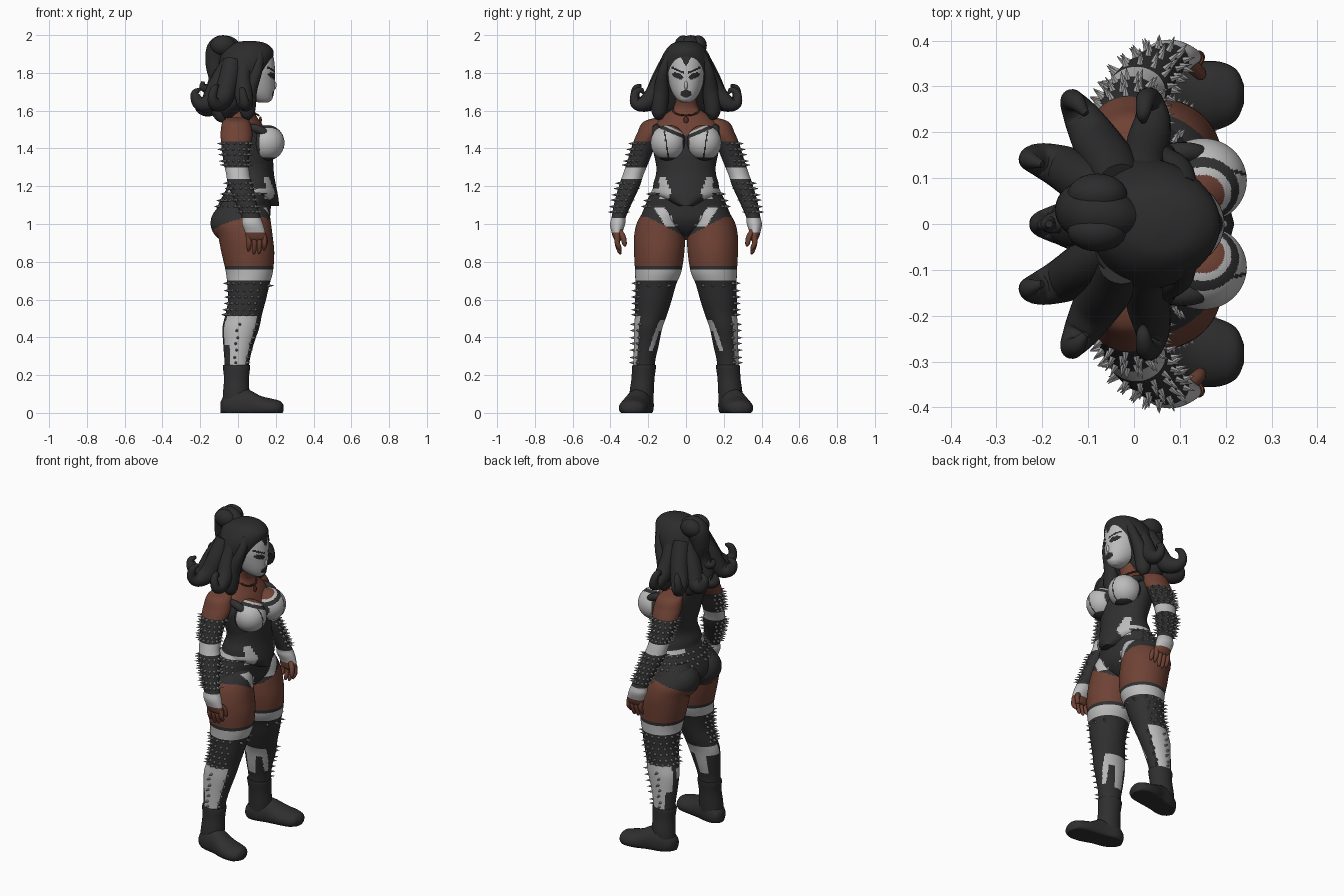
import bpy, bmesh, math
from mathutils import Vector, Matrix

COLOURS = [("black_cloth", (0.03, 0.03, 0.031)), ("white_cloth", (0.5, 0.5, 0.5)),
           ("brown_skin", (0.158, 0.054, 0.035)), ("metal_grey", (0.34, 0.34, 0.34)),
           ("black_hair", (0.025, 0.025, 0.026)), ("black_leather", (0.029, 0.028, 0.028)),
           ("necklace_brown", (0.09, 0.025, 0.017))]
MATS = []
for label, rgb in COLOURS:
    m = bpy.data.materials.new(label)
    m.diffuse_color = (*rgb, 1)
    MATS.append(m)
BLACK, WHITE, SKIN, METAL, HAIR, BOOT, NECKLACE = range(7)


def finish(name, bm, rule, smooth=True):
    bmesh.ops.recalc_face_normals(bm, faces=bm.faces)
    for f in bm.faces:
        f.material_index = rule(f.calc_center_median(), f.normal) if callable(rule) else rule
        f.smooth = smooth
    me = bpy.data.meshes.new(name)
    bm.to_mesh(me)
    bm.free()
    for m in MATS:
        me.materials.append(m)
    if smooth:
        me.set_sharp_from_angle(angle=math.radians(50))
    ob = bpy.data.objects.new(name, me)
    bpy.context.collection.objects.link(ob)
    return ob


def spline(pts, n):
    """Smooth curve through tuples of position and radii."""
    out = []
    for i in range(len(pts) - 1):
        p = [pts[max(i - 1, 0)], pts[i], pts[i + 1], pts[min(i + 2, len(pts) - 1)]]
        for k in range(n):
            t = k / n
            out.append([0.5 * (2 * b + (c - a) * t + (2 * a - 5 * b + 4 * c - d) * t * t
                        + (3 * b - a - 3 * c + d) * t ** 3) for a, b, c, d in zip(*p)])
    return out + [list(pts[-1])]


def loft(name, pts, rule, mode="z", seg=32, n=7, s=1, floor=False):
    """Skin elliptical rings; mode z = level rings, x = upright rings, path = follow the curve."""
    rings = spline(pts, n)
    bm = bmesh.new()
    u, loops = Vector((0.31, 0.9, 0.2)), []
    for i, r in enumerate(rings):
        c = Vector(r[:3])
        ra, rb = max(r[3], 0.003), max(r[-1], 0.003)
        if mode == "z":
            U, V = Vector((1, 0, 0)), Vector((0, 1, 0))
        elif mode == "x":
            U, V = Vector((0, 1, 0)), Vector((0, 0, 1))
        else:
            t = (Vector(rings[min(i + 1, len(rings) - 1)][:3])
                 - Vector(rings[max(i - 1, 0)][:3])).normalized()
            U = u = (u - t * u.dot(t)).normalized()
            V = t.cross(U)
        loop = []
        for k in range(seg):
            a = 2 * math.pi * k / seg
            p = c + U * (ra * math.cos(a)) + V * (rb * math.sin(a))
            loop.append(bm.verts.new((p.x, p.y * s, max(p.z, 0) if floor else p.z)))
        loops.append(loop)
    for A, B in zip(loops, loops[1:]):
        for k in range(seg):
            bm.faces.new((A[k], A[(k + 1) % seg], B[(k + 1) % seg], B[k]))
    bm.faces.new(loops[0])
    bm.faces.new(loops[-1])
    return finish(name, bm, rule)


def ball(name, loc, size, rule, seg=40):
    bm = bmesh.new()
    bmesh.ops.create_uvsphere(bm, u_segments=seg, v_segments=seg, radius=1,
                              matrix=Matrix.Translation(loc) @ Matrix.Diagonal((*size, 1)))
    return finish(name, bm, rule)


def spikes(name, pts, rows, angles, s=1, size=0.028):
    """Rows of small cones standing on a lofted limb; angle 90 is outward."""
    fine, bm = spline(pts, 12), bmesh.new()
    for j, z in enumerate(rows):
        x, y, zz, a, b = min(fine, key=lambda r: abs(r[2] - z))
        for d in angles:
            t = math.radians(d + 6 * (j % 2))
            nrm = Vector((math.cos(t) / a, s * math.sin(t) / b, 0)).normalized()
            p = Vector((x + a * math.cos(t), s * (y + b * math.sin(t)), zz)) + nrm * (size * 0.4)
            bmesh.ops.create_cone(bm, cap_ends=True, segments=6, radius1=0.0085, radius2=0.0005, depth=size,
                                  matrix=Matrix.Translation(p) @ nrm.to_track_quat("Z", "Y").to_matrix().to_4x4())
    finish(name, bm, METAL, False)


# Colour rules
def lower_body(c, nrm):
    y, z, x = abs(c.y), c.z, c.x
    if z > 1.475 + max(0, 0.1 - x) * 0.3 + 0.1 * y or (x > 0.08 and z > 1.465 + 0.45 * y):
        return SKIN
    if z > 1.09:
        patch = x > 0.04 and 1.13 < z < 1.25 and 0.08 + abs(z - 1.17) * 0.4 < y < 0.142
        return WHITE if patch or (1.168 < z < 1.19 and y > 0.08) else BLACK
    if z > 0.93 + (0.38 + max(-0.12, min(0.15, x))) * y:
        front_patch = nrm.x > 0.1 and 0.99 < z < 1.1 and abs(y - 0.085 - (z - 1.0) * 0.65) < 0.03
        return WHITE if front_patch else BLACK
    return SKIN


def leg(c, nrm):
    y, z = abs(c.y), c.z
    if z > 0.78:
        return lower_body(c, nrm)
    if 0.70 < z < 0.755:
        return WHITE
    out = nrm.y * (1 if c.y > 0 else -1)
    if 0.24 < z < 0.51 and out > 0.5 and nrm.x < 0.68 and (z > 0.36 or nrm.x > -0.5):
        return WHITE
    turn = math.degrees(math.atan2(-out, nrm.x))     # 0 = front, 90 = inner side
    lean = 18 + (z - 0.33) * 200
    top = 0.43 < z < 0.495 and (45 < turn or turn < -170)
    front_edge = 0.33 < z < 0.47 and lean < turn < lean + 24
    back_edge = 0.31 < z < 0.47 and 80 < turn < 118
    return WHITE if top or front_edge or back_edge else BLACK


def arm_rule(c, nrm):
    z = c.z
    if z > 1.44 or z < 0.955:
        return SKIN
    return WHITE if 1.235 < z < 1.30 or z < 1.035 else BLACK


def cup_rule(c, nrm):
    y, z = abs(c.y), c.z
    edge = z - 1.468 - 0.42 * y
    if edge > 0:
        return SKIN if edge > 0.011 and c.x > 0.09 else WHITE
    seam = abs(y - 0.105 - (z - 1.43) * 0.15) < 0.004
    return BLACK if edge > -0.02 or seam or c.x < 0.115 or y < 0.018 or z < 1.352 else WHITE


def face_rule(c, nrm):
    y, z = abs(c.y), c.z
    eye = ((y - 0.043) / 0.03) ** 2 + ((z - 1.783 - (y - 0.04) * 0.3) / 0.015) ** 2 < 1
    brow = abs(z - 1.812 - (y - 0.04) * 0.45) < 0.006 and 0.012 < y < 0.075
    lips = (y / 0.03) ** 2 + ((z - 1.69) / 0.019) ** 2 < 1
    peak = z > 1.835 + y * 1.6
    if c.x < 0.08 or eye or brow or lips or peak:
        return HAIR
    return SKIN if z < 1.64 else WHITE


# Torso and corset
TORSO = [(0.03, 0, 0.915, 0.03, 0.025), (0.025, 0, 0.96, 0.1, 0.11), (0.02, 0, 1.02, 0.145, 0.23),
         (0.035, 0, 1.10, 0.14, 0.215), (0.065, 0, 1.2, 0.12, 0.172), (0.075, 0, 1.28, 0.108, 0.155),
         (0.065, 0, 1.38, 0.12, 0.172), (0.045, 0, 1.46, 0.115, 0.188), (0.03, 0, 1.525, 0.1, 0.17),
         (0.02, 0, 1.575, 0.075, 0.12), (0.025, 0, 1.62, 0.055, 0.065), (0.05, 0, 1.70, 0.052, 0.058)]
loft("torso", TORSO, lower_body, seg=80, n=9)
CORSET = [(0.15, 0, 1.095, 0.068, 0.04), (0.1, 0, 1.125, 0.115, 0.11), (0.075, 0, 1.16, 0.135, 0.17),
          (0.072, 0, 1.21, 0.128, 0.173), (0.077, 0, 1.28, 0.112, 0.157), (0.067, 0, 1.4, 0.117, 0.165)]
loft("corset_point", CORSET, lower_body, seg=80, n=8)
loft("necklace", [(0.055 + 0.054 * math.cos(a * 0.524), 0.07 * math.sin(a * 0.524),
                   1.605 - 0.03 * math.cos(a * 0.524), 0.005) for a in range(13)], NECKLACE, "path", 8, 3)
ball("necklace_pendant", (0.118, 0, 1.55), (0.008, 0.013, 0.02), NECKLACE, 12)

# Head, nose and hair
loft("head", [(0.135, 0, 1.643, 0.025, 0.022), (0.12, 0, 1.66, 0.06, 0.048), (0.095, 0, 1.70, 0.096, 0.075),
              (0.08, 0, 1.76, 0.115, 0.094), (0.073, 0, 1.82, 0.123, 0.102), (0.065, 0, 1.90, 0.115, 0.093),
              (0.06, 0, 1.94, 0.06, 0.06)], face_rule, seg=112, n=12)
ball("nose", (0.188, 0, 1.735), (0.016, 0.01, 0.025), WHITE, 16)
loft("hair_cap", [(-0.06, 0, 1.56, 0.05, 0.11), (-0.05, 0, 1.62, 0.088, 0.16), (-0.03, 0, 1.70, 0.124, 0.156),
                  (0.015, 0, 1.78, 0.13, 0.147), (0.04, 0, 1.86, 0.14, 0.136), (0.053, 0, 1.92, 0.133, 0.108),
                  (0.06, 0, 1.957, 0.085, 0.07), (0.06, 0, 1.97, 0.02, 0.02)], HAIR, seg=48)
loft("ponytail", [(0.0, 0.01, 1.92, 0.035), (-0.05, 0.02, 1.94, 0.055), (-0.1, 0.03, 1.925, 0.065),
                  (-0.12, 0.03, 1.85, 0.052), (-0.115, 0.02, 1.77, 0.042), (-0.145, 0.01, 1.72, 0.03),
                  (-0.185, 0, 1.725, 0.02), (-0.185, 0, 1.755, 0.008)], HAIR, "path")
for s in (1, -1):
    ball("ponytail_lobe", (-0.08, 0.025 + 0.04 * s, 1.945), (0.065, 0.045, 0.053), HAIR, 24)
loft("back_curl", [(-0.07, 0, 1.8, 0.06), (-0.11, 0, 1.7, 0.06), (-0.15, 0, 1.62, 0.05),
                   (-0.2, 0, 1.62, 0.03), (-0.2, 0, 1.67, 0.01)], HAIR, "path")
CURLS = {
    "side_curl": [(0.04, 0.085, 1.87, 0.04), (0.025, 0.125, 1.78, 0.043), (0.03, 0.17, 1.685, 0.048),
                  (0.04, 0.225, 1.635, 0.04), (0.035, 0.268, 1.64, 0.028), (0.025, 0.27, 1.69, 0.021),
                  (0.02, 0.24, 1.71, 0.015), (0.02, 0.225, 1.69, 0.007)],
    "rear_side_curl": [(-0.03, 0.085, 1.86, 0.05), (-0.05, 0.13, 1.76, 0.055), (-0.08, 0.175, 1.665, 0.053),
                       (-0.115, 0.235, 1.635, 0.04), (-0.135, 0.268, 1.665, 0.026), (-0.125, 0.265, 1.715, 0.02),
                       (-0.105, 0.24, 1.735, 0.008)],
    "rear_curl": [(-0.04, 0.06, 1.85, 0.05), (-0.1, 0.09, 1.74, 0.055), (-0.15, 0.12, 1.645, 0.05),
                  (-0.205, 0.14, 1.64, 0.037), (-0.228, 0.14, 1.69, 0.022), (-0.2, 0.13, 1.715, 0.008)],
    "front_lock": [(0.11, 0.075, 1.9, 0.03), (0.1, 0.118, 1.81, 0.028), (0.06, 0.13, 1.71, 0.042),
                   (0.05, 0.14, 1.63, 0.045), (0.05, 0.14, 1.58, 0.036), (0.05, 0.13, 1.555, 0.012)],
    "nape_lock": [(-0.08, 0.05, 1.72, 0.05), (-0.1, 0.07, 1.63, 0.05), (-0.09, 0.09, 1.57, 0.035),
                  (-0.075, 0.1, 1.54, 0.008)]}

ARM = [(-0.01, 0.12, 1.565, 0.04, 0.03), (-0.01, 0.165, 1.54, 0.072, 0.062), (-0.008, 0.192, 1.48, 0.084, 0.067),
       (-0.01, 0.222, 1.42, 0.078, 0.062), (-0.01, 0.25, 1.34, 0.068, 0.058), (0.0, 0.28, 1.26, 0.062, 0.055),
       (0.015, 0.3, 1.2, 0.066, 0.055), (0.04, 0.33, 1.12, 0.056, 0.048), (0.068, 0.355, 1.04, 0.05, 0.038),
       (0.077, 0.362, 1.0, 0.056, 0.04), (0.09, 0.365, 0.96, 0.054, 0.03), (0.098, 0.362, 0.925, 0.052, 0.022),
       (0.1, 0.36, 0.91, 0.035, 0.012)]
LEG = [(-0.01, 0.225, 0.2, 0.06, 0.058), (-0.005, 0.22, 0.28, 0.067, 0.058), (0.002, 0.21, 0.36, 0.08, 0.066),
       (0.015, 0.2, 0.45, 0.097, 0.075), (0.03, 0.185, 0.52, 0.097, 0.085), (0.048, 0.172, 0.6, 0.1, 0.097),
       (0.055, 0.16, 0.68, 0.112, 0.108), (0.06, 0.147, 0.75, 0.125, 0.123), (0.052, 0.142, 0.85, 0.14, 0.133),
       (0.04, 0.14, 0.93, 0.144, 0.135), (0.025, 0.135, 1.0, 0.15, 0.127), (0.025, 0.12, 1.06, 0.14, 0.11),
       (0.03, 0.1, 1.12, 0.11, 0.09)]
SHAFT = [(-0.015, 0.235, 0.02, 0.068, 0.06), (-0.01, 0.235, 0.1, 0.07, 0.064), (-0.008, 0.228, 0.18, 0.066, 0.061),
         (-0.008, 0.222, 0.245, 0.072, 0.063), (-0.008, 0.222, 0.253, 0.066, 0.058)]
FOOT = [(-0.092, 0.228, 0.03, 0.02, 0.03), (-0.075, 0.232, 0.035, 0.05, 0.05), (-0.02, 0.24, 0.04, 0.07, 0.09),
        (0.05, 0.255, 0.04, 0.07, 0.085), (0.12, 0.272, 0.03, 0.078, 0.06), (0.18, 0.28, 0.025, 0.075, 0.05),
        (0.222, 0.282, 0.025, 0.056, 0.038), (0.24, 0.283, 0.025, 0.02, 0.018)]

for s, side in ((1, "left"), (-1, "right")):
    for label, pts in CURLS.items():
        loft(f"{side}_{label}", pts, HAIR, "path", 20, 6, s)
    # Bust cups, straps and seat
    ball(f"{side}_bust_cup", (0.15, 0.095 * s, 1.43), (0.096, 0.092, 0.095), cup_rule, 96)
    loft(f"{side}_strap", [(0.17, 0.15, 1.46, 0.006), (0.13, 0.155, 1.49, 0.022), (0.07, 0.155, 1.51, 0.02),
                           (-0.02, 0.14, 1.5, 0.008)], BLACK, "path", 12, 6, s)
    ball(f"{side}_buttock", (-0.045, 0.105 * s, 1.005), (0.1, 0.115, 0.1), lower_body, 48)
    # Arm, hand and arm spikes
    loft(f"{side}_arm", ARM, arm_rule, seg=40, n=8, s=s)
    for i, x in enumerate((0.055, 0.083, 0.11, 0.137)):
        tip = (0.855, 0.84, 0.842, 0.86)[i]
        loft(f"{side}_finger", [(x, 0.362, 0.94, 0.015), (x + 0.004, 0.364, 0.9, 0.014),
                                (x + 0.002, 0.352, tip + 0.015, 0.011), (x, 0.346, tip, 0.004)], SKIN, "path", 12, 4, s)
    loft(f"{side}_thumb", [(0.12, 0.35, 0.96, 0.016), (0.14, 0.333, 0.93, 0.015), (0.145, 0.325, 0.895, 0.012),
                           (0.143, 0.322, 0.882, 0.004)], SKIN, "path", 12, 4, s)
    spikes(f"{side}_upper_arm_spikes", ARM, (1.425, 1.395, 1.365, 1.335, 1.31), range(0, 225, 24), s)
    spikes(f"{side}_forearm_spikes", ARM, (1.215, 1.185, 1.155, 1.125, 1.095, 1.065), range(-20, 225, 27), s)
    # Leg, leg spikes and boot
    loft(f"{side}_leg", LEG, leg, seg=88, n=10, s=s)
    spikes(f"{side}_stocking_spikes", LEG, (0.685, 0.65, 0.615, 0.58, 0.545, 0.52), range(55, 200, 20), s, 0.024)
    spikes(f"{side}_knee_spikes", LEG, (0.675,), (-40, -10, 20), s, 0.03)
    spikes(f"{side}_shin_spikes", LEG, (0.47, 0.435, 0.4, 0.365, 0.33, 0.295, 0.265), (35, 95), s, 0.026)
    spikes(f"{side}_belt_spikes", TORSO, (1.155, 1.125, 1.095), range(62, 178, 12), s, 0.024)
    loft(f"{side}_boot_shaft", SHAFT, BOOT, s=s)
    loft(f"{side}_boot_foot", FOOT, BOOT, "x", s=s, floor=True)
